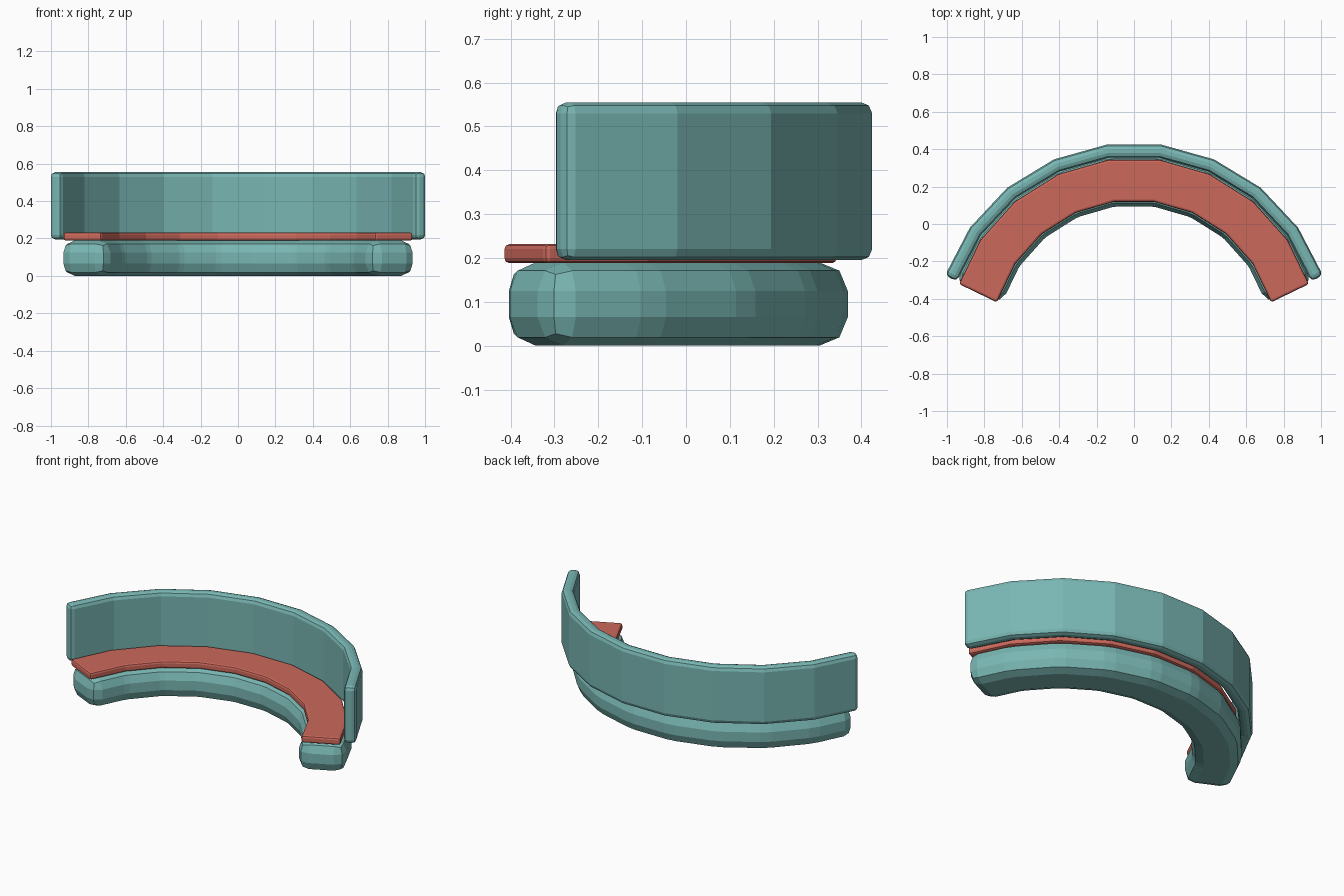
import bpy
from math import sin, cos, radians
from mathutils import Vector

if "Cube" in bpy.data.objects:
    bpy.data.objects.remove(bpy.data.objects["Cube"], do_unlink=True)


def make_material(name, rgb):
    mat = bpy.data.materials.new(name)
    mat.use_nodes = True
    color = (*rgb, 1)
    mat.diffuse_color = color
    mat.node_tree.nodes["Principled BSDF"].inputs["Base Color"].default_value = color
    return mat


teal = make_material("teal fabric", (0.19, 0.47, 0.45))
red = make_material("red cushion", (0.60, 0.14, 0.105))


def arc_path(radius, centre_y, half_angle, segments=9):
    """Points along a faceted arc, from the right end round to the left end."""
    angles = [radians(half_angle * (2 * i / segments - 1)) for i in range(segments + 1)]
    return [Vector((radius * sin(a), centre_y + radius * cos(a))) for a in angles]


def cut_corners(path, distance):
    """Replace each inner corner of the path by a short straight piece."""
    result = [path[0]]
    for before, point, after in zip(path, path[1:], path[2:]):
        result.append(point + (before - point).normalized() * distance)
        result.append(point + (after - point).normalized() * distance)
    return result + [path[-1]]


def offset_path(path, distance):
    """Shift the path sideways with mitred corners and square ends."""
    directions = [(b - a).normalized() for a, b in zip(path, path[1:])]
    normals = [Vector((-d.y, d.x)) for d in directions]
    result = []
    for i, point in enumerate(path):
        first = normals[max(i - 1, 0)]
        second = normals[min(i, len(normals) - 1)]
        mitre = (first + second).normalized()
        result.append(point + mitre * distance / mitre.dot(first))
    return result


def curved_slab(name, path, thickness, bottom, top, bevel, material):
    """Sweep a box section along the path and round its edges."""
    outer = offset_path(path, thickness / 2)
    inner = offset_path(path, -thickness / 2)
    verts, faces = [], []
    for o, n in zip(outer, inner):
        verts += [(o.x, o.y, bottom), (o.x, o.y, top), (n.x, n.y, top), (n.x, n.y, bottom)]
    for i in range(len(path) - 1):
        a, b = 4 * i, 4 * i + 4
        for k in range(4):
            j = (k + 1) % 4
            faces.append((a + k, a + j, b + j, b + k))
    last = len(verts) - 4
    faces += [(3, 2, 1, 0), tuple(range(last, last + 4))]
    mesh = bpy.data.meshes.new(name)
    mesh.from_pydata(verts, [], faces)
    mesh.materials.append(material)
    obj = bpy.data.objects.new(name, mesh)
    bpy.context.collection.objects.link(obj)
    # Consistent outward normals
    bpy.context.view_layer.objects.active = obj
    obj.select_set(True)
    bpy.ops.object.mode_set(mode='EDIT')
    bpy.ops.mesh.select_all(action='SELECT')
    bpy.ops.mesh.normals_make_consistent(inside=False)
    bpy.ops.object.mode_set(mode='OBJECT')
    obj.select_set(False)
    mod = obj.modifiers.new("rounded edges", 'BEVEL')
    mod.width = bevel
    mod.segments = 2
    mod.limit_method = 'ANGLE'
    mod.angle_limit = radians(40)
    mod.use_clamp_overlap = False
    return obj


seat_path = arc_path(0.876, -0.636, 72.3)
back_path = arc_path(1.04, -0.641, 70.3)

# Thick padded base, with softened corners between its pieces
curved_slab("bench_base", cut_corners(seat_path, 0.025), 0.275, 0, 0.19, 0.065, teal)

# Thin seat pad
curved_slab("seat_pad", seat_path, 0.225, 0.188, 0.232, 0.012, red)

# Tall curved backrest
curved_slab("backrest", back_path, 0.07, 0.195, 0.555, 0.025, teal)
